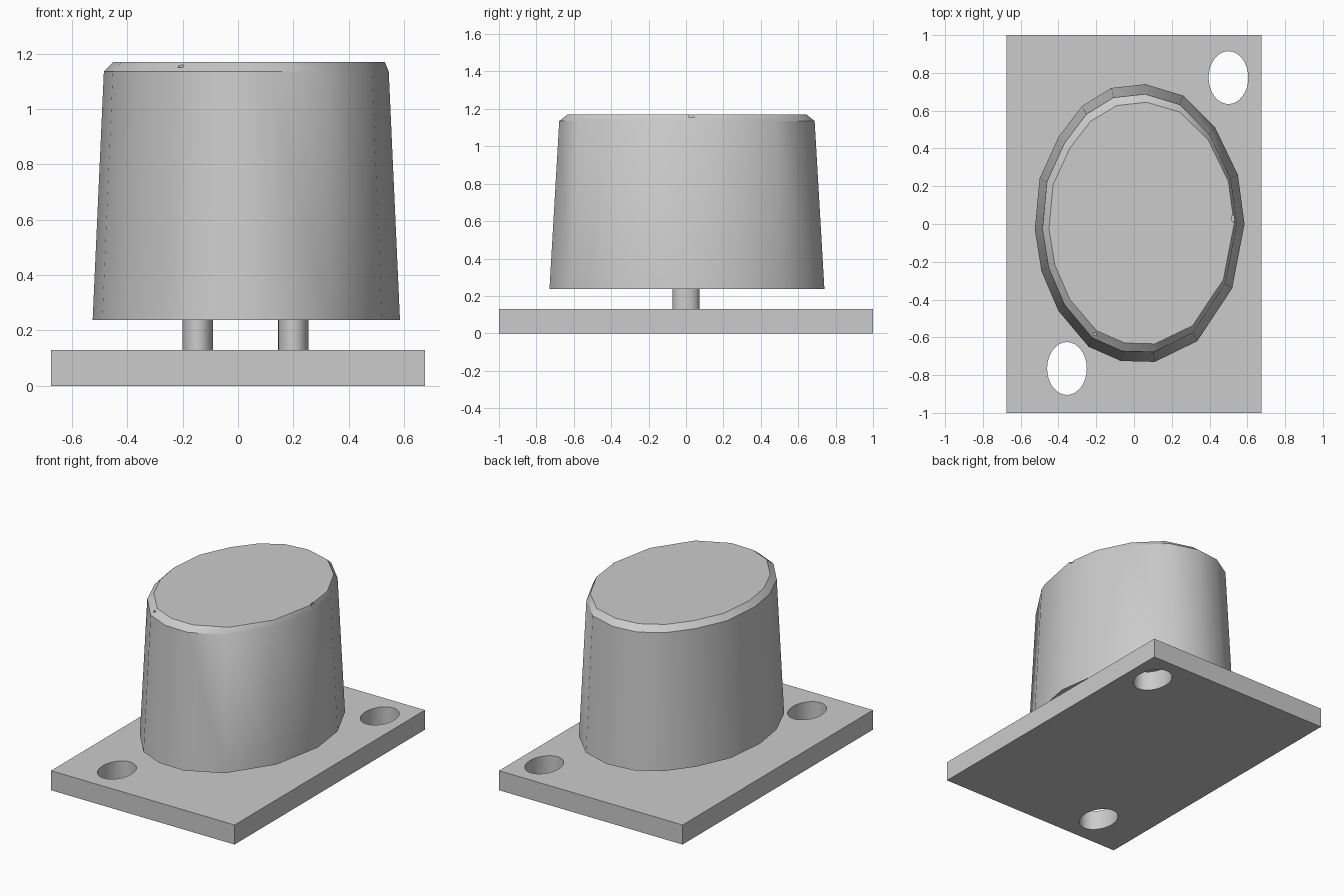
import bpy
import bmesh
from math import radians
from mathutils import Vector

if "Cube" in bpy.data.objects:
    bpy.data.objects.remove(bpy.data.objects["Cube"], do_unlink=True)

grey = bpy.data.materials.new("plain grey")
grey.use_nodes = True
COLOUR = (0.6, 0.6, 0.6, 1)
grey.diffuse_color = COLOUR
grey.node_tree.nodes["Principled BSDF"].inputs["Base Color"].default_value = COLOUR


def activate(ob):
    bpy.ops.object.select_all(action="DESELECT")
    ob.select_set(True)
    bpy.context.view_layer.objects.active = ob


def finish(ob, name, angle=30):
    ob.name = name
    if not ob.data.materials:
        ob.data.materials.append(grey)
    activate(ob)
    bpy.ops.object.shade_smooth_by_angle(angle=radians(angle))


def box(centre, size, turn=0):
    bpy.ops.mesh.primitive_cube_add(size=1, location=centre, rotation=(0, 0, turn))
    ob = bpy.context.object
    ob.scale = size
    activate(ob)
    bpy.ops.object.transform_apply(location=False, rotation=False, scale=True)
    return ob


def oval_post(x, y, rx, ry, z0, z1):
    bpy.ops.mesh.primitive_cylinder_add(vertices=32, radius=1, depth=z1 - z0,
                                        location=(x, y, (z0 + z1) / 2))
    ob = bpy.context.object
    ob.scale = (rx, ry, 1)
    activate(ob)
    bpy.ops.object.transform_apply(location=False, rotation=False, scale=True)
    return ob


def cut(target, cutter):
    mod = target.modifiers.new("cut", "BOOLEAN")
    mod.operation = "DIFFERENCE"
    mod.solver = "EXACT"
    mod.object = cutter
    activate(target)
    bpy.ops.object.modifier_apply(modifier=mod.name)
    bpy.data.objects.remove(cutter, do_unlink=True)


# Base plate with two opposite oval mounting holes
plate = box((0, 0, 0.065), (1.35, 2, 0.13))
plate.data.materials.append(grey)
for x, y in ((0.5, 0.775), (-0.355, -0.765)):
    cut(plate, oval_post(x, y, 0.105, 0.14, -0.1, 0.3))
finish(plate, "base_plate")

# Two pins between the plate and the cap
for side, x in (("right", -0.145), ("left", 0.2)):
    finish(oval_post(x, 0, 0.055, 0.072, 0.12, 0.25), side + "_pin")

# Tapered cap: one uneven oval outline, scaled up through the height
outline = [(.06, .74), (.26, .68), (.43, .51), (.55, .26), (.585, 0), (.52, -.34),
           (.335, -.62), (.11, -.73), (-.07, -.725), (-.24, -.65), (-.4, -.46),
           (-.49, -.25), (-.525, -.03), (-.5, .24), (-.4, .46), (-.275, .625),
           (-.12, .72)]
middle = Vector((0.03, 0.005))
# height, x scale, y scale, x shift
levels = [(0.238, 1, 1, 0), (1.135, 0.927, 0.929, 0), (1.17, 0.883, 0.87, 0.01)]
bm = bmesh.new()
rings = []
for z, sx, sy, shift in levels:
    rings.append([bm.verts.new((middle.x + shift + (x - middle.x) * sx,
                                middle.y + (y - middle.y) * sy, z))
                  for x, y in outline])
for low, high in zip(rings, rings[1:]):
    for i in range(len(outline)):
        j = (i + 1) % len(outline)
        bm.faces.new((low[i], low[j], high[j], high[i]))
bm.faces.new(rings[0])
bm.faces.new(rings[-1])
bmesh.ops.recalc_face_normals(bm, faces=bm.faces)
mesh = bpy.data.meshes.new("cap")
bm.to_mesh(mesh)
bm.free()
cap = bpy.data.objects.new("cap", mesh)
bpy.context.collection.objects.link(cap)
mesh.materials.append(grey)

# Tiny nicks in the bevelled rim
cut(cap, box((-0.215, -0.6, 1.17), (0.02, 0.05, 0.04), radians(-25)))
cut(cap, box((0.53, 0.03, 1.17), (0.02, 0.03, 0.03)))
finish(cap, "cap", 32)
